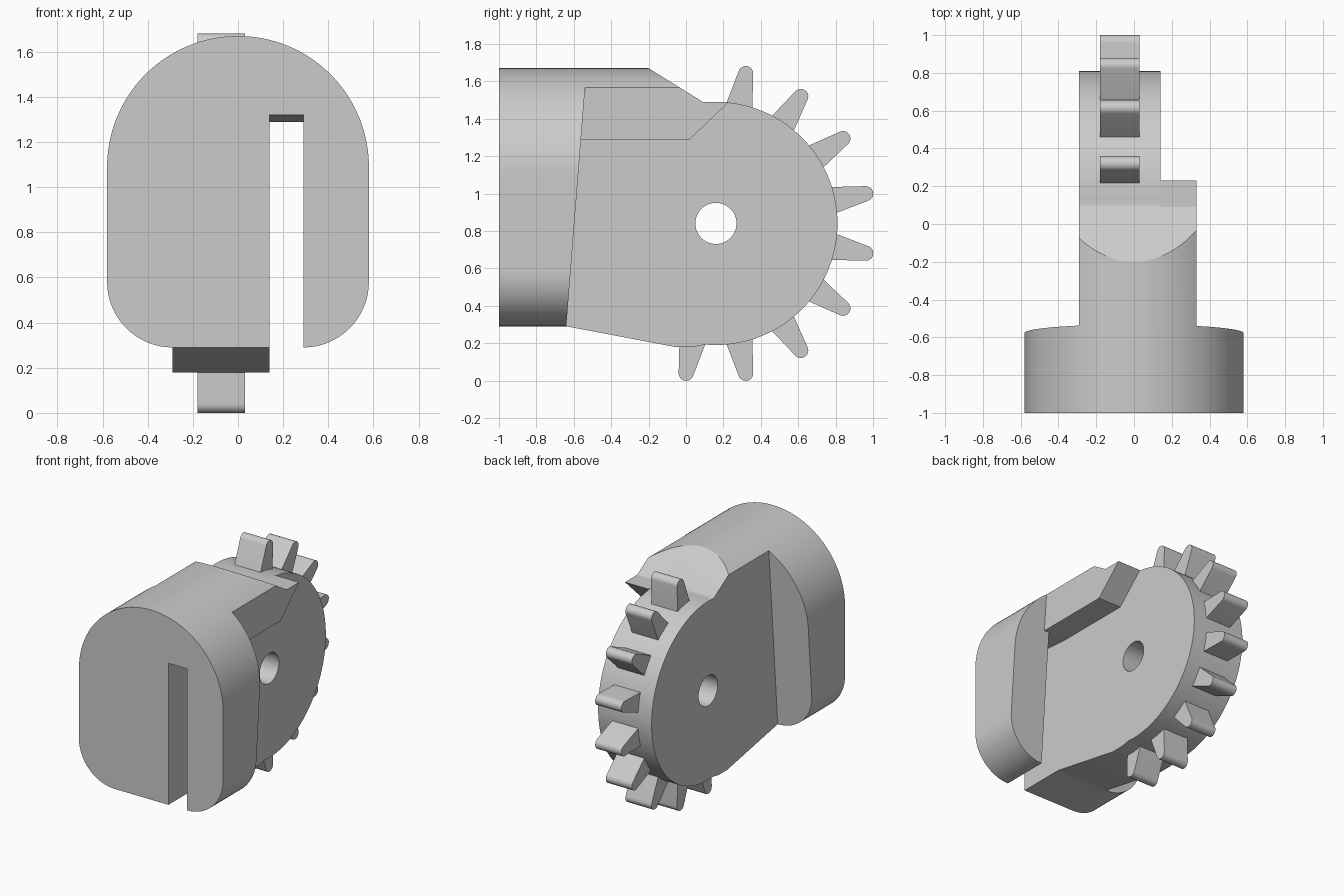
import bpy, bmesh
from math import sin, cos, radians
from mathutils import Vector

cube = bpy.data.objects.get("Cube")
if cube:
    bpy.data.objects.remove(cube, do_unlink=True)

grey = bpy.data.materials.new("plain grey")
grey.use_nodes = True
grey.diffuse_color = (0.6, 0.6, 0.6, 1)
grey.node_tree.nodes["Principled BSDF"].inputs["Base Color"].default_value = (0.6, 0.6, 0.6, 1)

HUB_Y, HUB_Z, HUB_R = 0.16, 0.84, 0.65
HALF, ARCH_Z, FOOT_Z = 0.58, 1.09, 0.29
SLOT_L, SLOT_R, SLOT_TOP = 0.14, 0.29, 1.32


def arc(cx, cy, r, a0, a1, n):
    """Points along a circular arc, angles in degrees."""
    angles = [radians(a0 + (a1 - a0) * i / n) for i in range(n + 1)]
    return [(cx + r * cos(a), cy + r * sin(a)) for a in angles]


def back_y(z):
    """Leaning rear plane of the head."""
    return -0.663 + 0.0787 * z


def prism(name, profile, axis, lo, hi):
    """Extrude a profile along x (points are y, z) or y (points are x, z)."""
    def place(p, d):
        return Vector((d, p[0], p[1])) if axis == "x" else Vector((p[0], d, p[1]))
    bm = bmesh.new()
    a = [bm.verts.new(place(p, lo)) for p in profile]
    b = [bm.verts.new(place(p, hi)) for p in profile]
    bm.faces.new(a)
    bm.faces.new(b[::-1])
    for i in range(len(a)):
        j = (i + 1) % len(a)
        bm.faces.new((a[j], a[i], b[i], b[j]))
    bmesh.ops.recalc_face_normals(bm, faces=bm.faces)
    mesh = bpy.data.meshes.new(name)
    bm.to_mesh(mesh)
    bm.free()
    mesh.materials.append(grey)
    ob = bpy.data.objects.new(name, mesh)
    bpy.context.collection.objects.link(ob)
    return ob


def activate(ob):
    bpy.ops.object.select_all(action="DESELECT")
    ob.select_set(True)
    bpy.context.view_layer.objects.active = ob


def boolean(ob, cutter, operation):
    activate(ob)
    mod = ob.modifiers.new("cut", "BOOLEAN")
    mod.operation, mod.object, mod.solver = operation, cutter, "EXACT"
    bpy.ops.object.modifier_apply(modifier=mod.name)


# Head: arched block with rounded feet and an open slot
arch = arc(0, ARCH_Z, HALF, 0, 180, 64)
foot = HALF - 0.29
head_profile = (
    arch
    + arc(-foot, FOOT_Z + 0.29, 0.29, 180, 270, 16)
    + [(SLOT_L, FOOT_Z), (SLOT_L, SLOT_TOP), (SLOT_R, SLOT_TOP)]
    + arc(foot, FOOT_Z + 0.29, 0.29, 270, 360, 16)
)
head = prism("head", head_profile, "y", -1, 0)
for v in head.data.vertices:
    if v.co.y > -0.5:
        # the slot ceiling drops slightly towards the rear
        if abs(v.co.z - SLOT_TOP) < 1e-4 and SLOT_L - 0.01 < v.co.x < SLOT_R + 0.01:
            v.co.z = FOOT_Z + 1.0
        v.co.y = back_y(v.co.z)

# Wheel body: tapered bracket ending in a round disc
top_edge = [(0.09, 1.49), (-0.2, 1.67), (-0.41, 1.8), (back_y(1.8), 1.8)]
body_profile = (
    [(back_y(FOOT_Z), FOOT_Z), (-0.06, 0.18), (0.04, 0.18)]
    + arc(HUB_Y, HUB_Z, HUB_R, -95, 95, 64)
    + top_edge
)
body = prism("wheel_body", body_profile, "x", -0.29, SLOT_L)

# Guide arm beside the wheel, above the slot
arm_profile = [(back_y(1.29), 1.29), (0.02, 1.29), (0.23, 1.49)] + top_edge
arm = prism("guide_arm", arm_profile, "x", SLOT_L, 0.33)

# Trim both to the arch of the head and bore the axle hole
trim = prism("arch_trim", arch + [(-HALF, -1), (HALF, -1)], "y", -2, 2)
bore = prism("axle_bore", arc(HUB_Y, HUB_Z, 0.11, 0, 352.5, 47), "x", -1, 1)
boolean(body, trim, "INTERSECT")
boolean(arm, trim, "INTERSECT")
boolean(body, bore, "DIFFERENCE")
for helper in (trim, bore):
    bpy.data.objects.remove(helper, do_unlink=True)

# Gear teeth with rounded tips
tooth_shape = [(0.6, -0.078)] + arc(0.817, 0, 0.04, -80, 80, 12) + [(0.6, 0.078)]
parts = [head, body, arm]
for i in range(9):
    a = radians(78.75 - 22.5 * i)
    pts = [(HUB_Y + r * cos(a) - t * sin(a), HUB_Z + r * sin(a) + t * cos(a))
           for r, t in tooth_shape]
    parts.append(prism(f"tooth_{i + 1}", pts, "x", -0.18, 0.03))

for ob in parts:
    activate(ob)
    bpy.ops.object.shade_smooth_by_angle(angle=radians(25))
